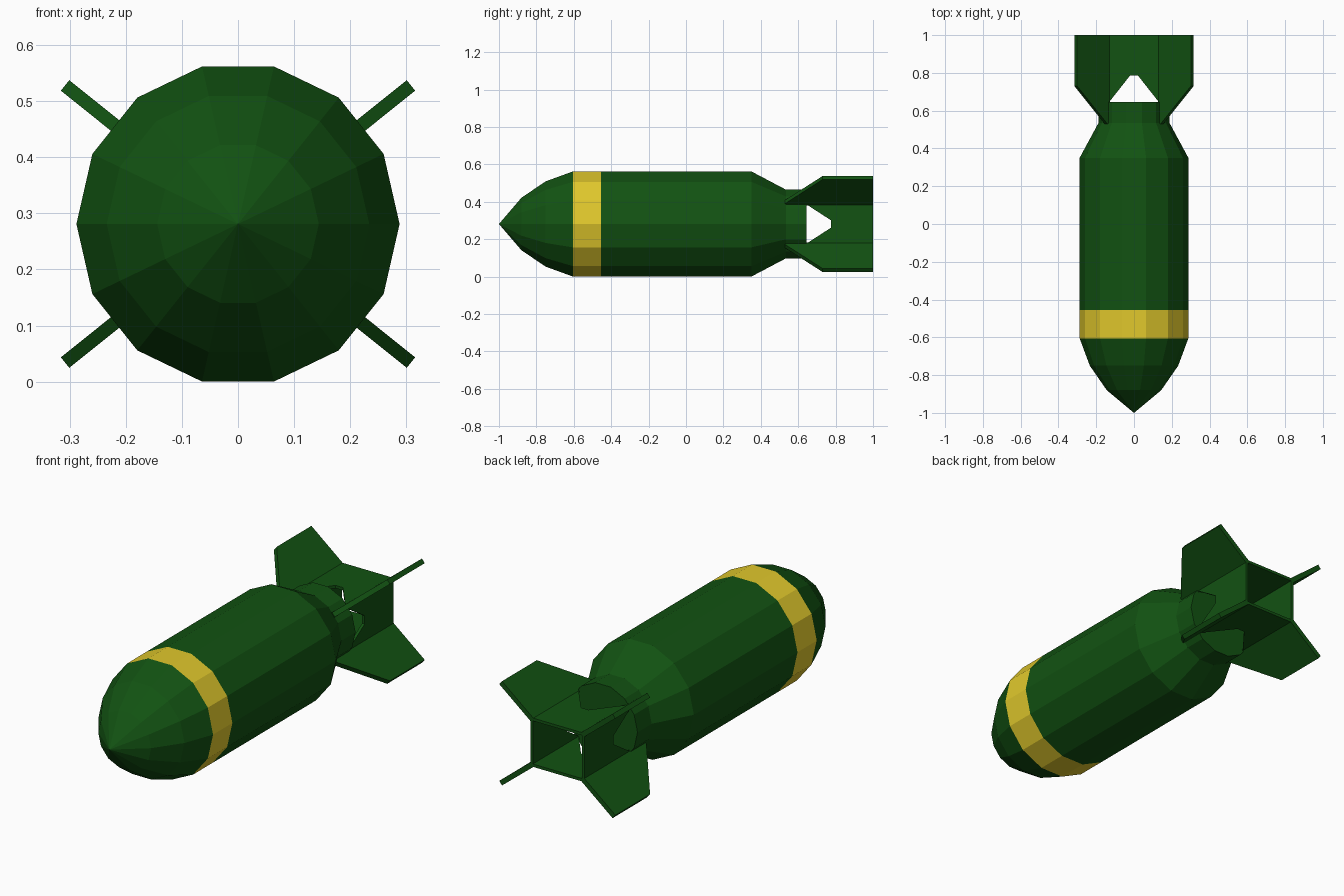
import bpy, bmesh, math
from mathutils import Vector

cube = bpy.data.objects.get("Cube")
if cube:
    bpy.data.objects.remove(cube, do_unlink=True)

SIDES = 14
AXIS_Z = 0.281


def material(name, rgb):
    m = bpy.data.materials.new(name)
    m.use_nodes = True
    m.diffuse_color = (*rgb, 1)
    m.node_tree.nodes["Principled BSDF"].inputs["Base Color"].default_value = (*rgb, 1)
    return m


green = material("dark green", (0.006, 0.085, 0.006))
yellow = material("band yellow", (0.75, 0.58, 0.025))


def finish(bm, name, *mats):
    bmesh.ops.recalc_face_normals(bm, faces=bm.faces)
    mesh = bpy.data.meshes.new(name)
    bm.to_mesh(mesh)
    bm.free()
    for m in mats:
        mesh.materials.append(m)
    obj = bpy.data.objects.new(name, mesh)
    obj.location.z = AXIS_Z
    bpy.context.collection.objects.link(obj)
    return obj


def plate(name, outline, across, centre, thickness):
    """Flat plate: outline of (distance along across, y), thickened sideways."""
    across = Vector(across).normalized()
    normal = across.cross(Vector((0, 1, 0)))
    bm = bmesh.new()
    start = Vector(centre) - normal * thickness / 2
    verts = [bm.verts.new(start + across * u + Vector((0, y, 0))) for u, y in outline]
    face = bm.faces.new(verts)
    ext = bmesh.ops.extrude_face_region(bm, geom=[face])
    moved = [g for g in ext["geom"] if isinstance(g, bmesh.types.BMVert)]
    bmesh.ops.translate(bm, verts=moved, vec=normal * thickness)
    return finish(bm, name, green)


# Faceted body, turned around the y axis from (y, radius) stations
profile = [(-0.88, 0.144), (-0.75, 0.234), (-0.605, 0.288), (-0.455, 0.288),
           (0.35, 0.288), (0.535, 0.188), (0.645, 0.188)]
bm = bmesh.new()
rings = []
for y, r in profile:
    angles = [math.tau * i / SIDES for i in range(SIDES)]
    rings.append([bm.verts.new((r * math.cos(a), y, r * math.sin(a))) for a in angles])
tip = bm.verts.new((0, -1, 0))
for i in range(SIDES):
    j = (i + 1) % SIDES
    bm.faces.new((tip, rings[0][i], rings[0][j]))
    for a, b in zip(rings, rings[1:]):
        bm.faces.new((a[i], b[i], b[j], a[j]))
bm.faces.new(rings[-1])
# Painted band behind the nose
for f in bm.faces:
    if -0.605 < f.calc_center_median().y < -0.455:
        f.material_index = 1
finish(bm, "body", green, yellow)

# Box tail: four panels with a blunt V notch at the front
HALF_W, HALF_H, WALL = 0.147, 0.12, 0.014


def notched(half, base, apex_y):
    side = [(half, 1), (half, 0.56), (base, 0.56), (base, 0.645), (0.02, apex_y)]
    return side + [(-u, y) for u, y in reversed(side)]


for s, label in ((1, "top"), (-1, "bottom")):
    plate(f"tail_panel_{label}", notched(HALF_W, 0.132, 0.787), (1, 0, 0),
          (0, 0, s * (HALF_H - WALL / 2)), WALL)
for s, label in ((1, "left"), (-1, "right")):
    plate(f"tail_panel_{label}", notched(HALF_H - WALL, 0.104, 0.775), (0, 0, 1),
          (s * (HALF_W - WALL / 2), 0, 0), WALL)

# Four swept fins running out from the box corners
fin = [(0.172, 0.53), (0.19, 0.53), (0.395, 0.73), (0.395, 1), (0.172, 1)]
for sx, side in ((1, "left"), (-1, "right")):
    for sz, level in ((1, "upper"), (-1, "lower")):
        plate(f"fin_{level}_{side}", fin, (sx * 0.78, 0, sz * 0.625), (0, 0, 0), 0.024)
